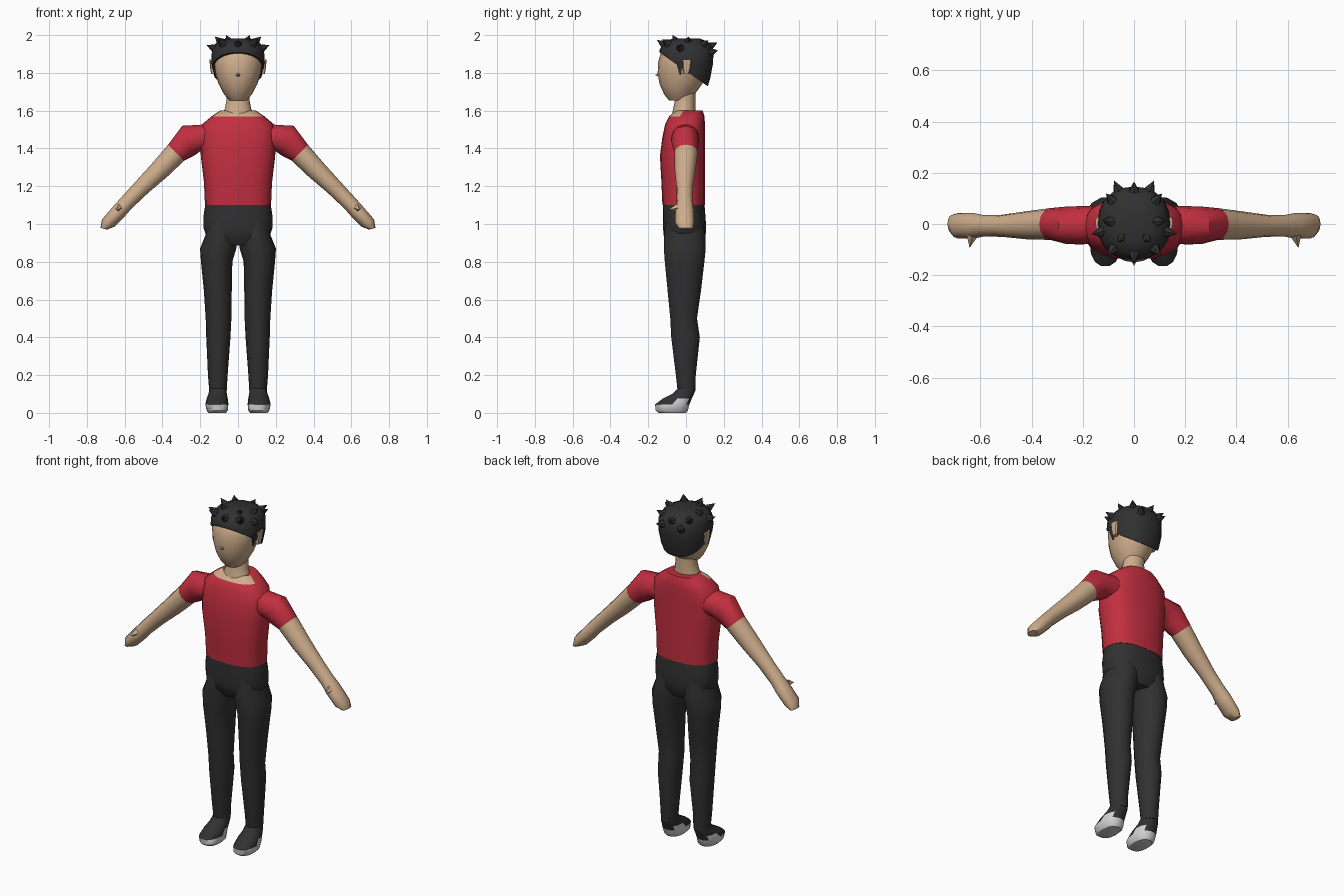
import bpy, bmesh, math
from mathutils import Vector

cube = bpy.data.objects.get("Cube")
if cube:
    bpy.data.objects.remove(cube, do_unlink=True)


def material(name, rgb):
    m = bpy.data.materials.new(name)
    m.use_nodes = True
    m.diffuse_color = (*rgb, 1)
    m.node_tree.nodes["Principled BSDF"].inputs["Base Color"].default_value = (*rgb, 1)
    return m


skin = material("skin", (0.62, 0.42, 0.26))
red = material("red_shirt", (0.54, 0.028, 0.05))
black = material("charcoal", (0.03, 0.03, 0.031))
white = material("sole_white", (0.65, 0.65, 0.65))


def finish(bm, name, mats, rule=None, angle=40):
    """Turn a bmesh into a shaded object, colouring faces by the rule."""
    bmesh.ops.recalc_face_normals(bm, faces=bm.faces)
    if rule:
        for f in bm.faces:
            f.material_index = rule(f.calc_center_median(), f.normal)
    mesh = bpy.data.meshes.new(name)
    bm.to_mesh(mesh)
    bm.free()
    ob = bpy.data.objects.new(name, mesh)
    bpy.context.collection.objects.link(ob)
    for m in mats:
        mesh.materials.append(m)
    bpy.ops.object.select_all(action='DESELECT')
    ob.select_set(True)
    bpy.context.view_layer.objects.active = ob
    bpy.ops.object.shade_smooth_by_angle(angle=math.radians(angle))
    return ob


def loft(sections, sides=16, power=2.0):
    """Skin closed rings given as (centre, half vector u, half vector v)."""
    bm = bmesh.new()
    rings = []
    for c, u, v in sections:
        ring = []
        for i in range(sides):
            a = 2 * math.pi * i / sides
            co, si = math.cos(a), math.sin(a)
            p = math.copysign(abs(co) ** (2 / power), co)
            q = math.copysign(abs(si) ** (2 / power), si)
            ring.append(bm.verts.new(Vector(c) + p * Vector(u) + q * Vector(v)))
        rings.append(ring)
    for lo, hi in zip(rings, rings[1:]):
        for i in range(sides):
            j = (i + 1) % sides
            bm.faces.new((lo[i], lo[j], hi[j], hi[i]))
    bm.faces.new(rings[0])
    bm.faces.new(rings[-1])
    return bm


def level(z, cx, rx, front, back):
    """Horizontal section reaching from front to back."""
    return ((cx, (front + back) / 2, z), (rx, 0, 0), (0, (back - front) / 2, 0))


def stack(rows, sides=16, power=2.0, s=1):
    return loft([level(z, s * cx, rx, f, b) for z, cx, rx, f, b in rows], sides, power)


# Shirt body with open front neckline
torso = stack([
    (1.10, 0, .175, -.125, .10), (1.22, 0, .18, -.13, .10),
    (1.36, 0, .197, -.138, .10), (1.46, 0, .20, -.125, .10),
    (1.53, 0, .188, -.11, .10), (1.57, 0, .14, -.09, .098),
    (1.60, 0, .095, -.055, .088)], 20, 2.5)
finish(torso, "shirt", [red, skin],
       lambda c, n: int(c.z > 1.575 and c.y < -.03 and abs(c.x) < .11))

# Neck and head
finish(stack([(1.57, 0, .085, -.075, .05), (1.61, 0, .07, -.068, .05),
              (1.66, 0, .06, -.058, .05), (1.74, 0, .065, -.05, .05)]), "neck", [skin])
finish(stack([
    (1.655, 0, .045, -.09, .02), (1.685, 0, .073, -.115, .045),
    (1.74, 0, .102, -.14, .085), (1.80, 0, .122, -.15, .115),
    (1.86, 0, .131, -.147, .125), (1.91, 0, .125, -.132, .12),
    (1.955, 0, .09, -.09, .09)], 20), "head", [skin])


def cone(name, base, direction, r, length, mat, sides=6):
    bm = bmesh.new()
    bmesh.ops.create_cone(bm, cap_ends=True, segments=sides, radius1=r,
                          radius2=0, depth=length)
    d = Vector(direction).normalized()
    rot = d.to_track_quat('Z', 'Y').to_matrix()
    for v in bm.verts:
        v.co = rot @ v.co + Vector(base) + d * length / 2
    return finish(bm, name, [mat], angle=25)


cone("nose", (0, -.145, 1.79), (0, -1, -.1), .012, .018, skin)

# Hair cap, trimmed along a hairline sloping down to the nape
hair = stack([
    (1.68, 0, .10, -.11, .10), (1.77, 0, .128, -.13, .128),
    (1.85, 0, .142, -.142, .143), (1.92, 0, .138, -.141, .146),
    (1.96, 0, .115, -.118, .122), (1.982, 0, .065, -.07, .075)], 20, 2.3)
bmesh.ops.bisect_plane(hair, geom=hair.verts[:] + hair.edges[:] + hair.faces[:],
                       plane_co=(0, 0, 1.81), plane_no=(0, .7, 1), clear_inner=True)
bmesh.ops.holes_fill(hair, edges=[e for e in hair.edges if e.is_boundary])
finish(hair, "hair", [black])

# Hair spikes: centre ones once, side ones mirrored
core = Vector((0, 0, 1.88))
for base in [(0, .125, 1.94), (0, -.115, 1.95), (.083, .09, 1.95), (.125, -.03, 1.93),
             (.09, .01, 1.962), (.08, -.095, 1.955), (.06, .13, 1.91), (.045, -.05, 1.965)]:
    for s in ((1, -1) if base[0] else (1,)):
        p = Vector((s * base[0], base[1], base[2]))
        cone("hair_spike", p, p - core, .024, .045, black)

for s, side in ((1, "left"), (-1, "right")):
    # Ear and sideburn
    finish(stack([(1.795, .13, .012, -.012, .015), (1.83, .134, .014, -.018, .025),
                  (1.87, .137, .014, -.02, .03)], 8, 3, s), side + "_ear", [skin])
    finish(stack([(1.79, .121, .004, -.035, -.025), (1.86, .132, .01, -.055, -.015)],
                 6, 2, s), side + "_sideburn", [black])

    # Arm: sections from the upper edge to the lower edge, sleeve to fingertips
    arm = []
    for tx, tz, bx, bz, cy, ry in [
            (.12, 1.54, .12, 1.37, 0, .07), (.20, 1.525, .20, 1.385, -.005, .075),
            (.295, 1.52, .235, 1.36, -.005, .073), (.37, 1.42, .285, 1.335, 0, .062),
            (.46, 1.315, .375, 1.25, -.005, .055), (.555, 1.21, .475, 1.165, -.007, .043),
            (.61, 1.15, .565, 1.08, -.007, .042), (.655, 1.10, .60, 1.04, -.007, .05),
            (.72, 1.025, .655, .985, -.007, .05), (.728, .98, .695, .97, 0, .035)]:
        arm.append(((s * (tx + bx) / 2, cy, (tz + bz) / 2),
                    (s * (tx - bx) / 2, 0, (tz - bz) / 2), (0, ry, 0)))
    finish(loft(arm[:4], 12), side + "_sleeve", [red])
    finish(loft(arm[3:], 12), side + "_arm", [skin])
    cone(side + "_thumb", (s * .632, -.045, 1.085), (s * .2, -1, -.2), .022, .05, skin, 4)

    # Trouser leg
    finish(stack([
        (1.02, .09, .08, -.11, .09), (.94, .09, .083, -.118, .105),
        (.87, .105, .096, -.12, .107), (.80, .113, .083, -.115, .10),
        (.65, .107, .074, -.10, .082), (.50, .103, .068, -.085, .06),
        (.40, .104, .064, -.08, .075), (.20, .107, .052, -.055, .053),
        (.11, .106, .046, -.045, .05)], 14, 2, s), side + "_trouser_leg", [black])

    # Shoe: pale sole band, bottom and side flash
    finish(stack([
        (0, .11, .045, -.145, .0), (.012, .11, .056, -.162, .012),
        (.045, .112, .061, -.166, .02), (.075, .11, .056, -.125, .032),
        (.10, .108, .049, -.075, .044), (.13, .106, .044, -.045, .05)], 14, 2.3, s),
        side + "_shoe", [black, white],
        lambda c, n: int(c.z < .042 or (c.z < .07 and abs(n.x) > .5 and -.08 < c.y < .01)))

# Trouser seat joining both legs
finish(stack([
    (.885, 0, .09, -.085, .08), (.93, 0, .165, -.117, .103),
    (.98, 0, .183, -.122, .107), (1.04, 0, .183, -.123, .103),
    (1.105, 0, .173, -.122, .098)], 20, 2.4), "trouser_seat", [black])
